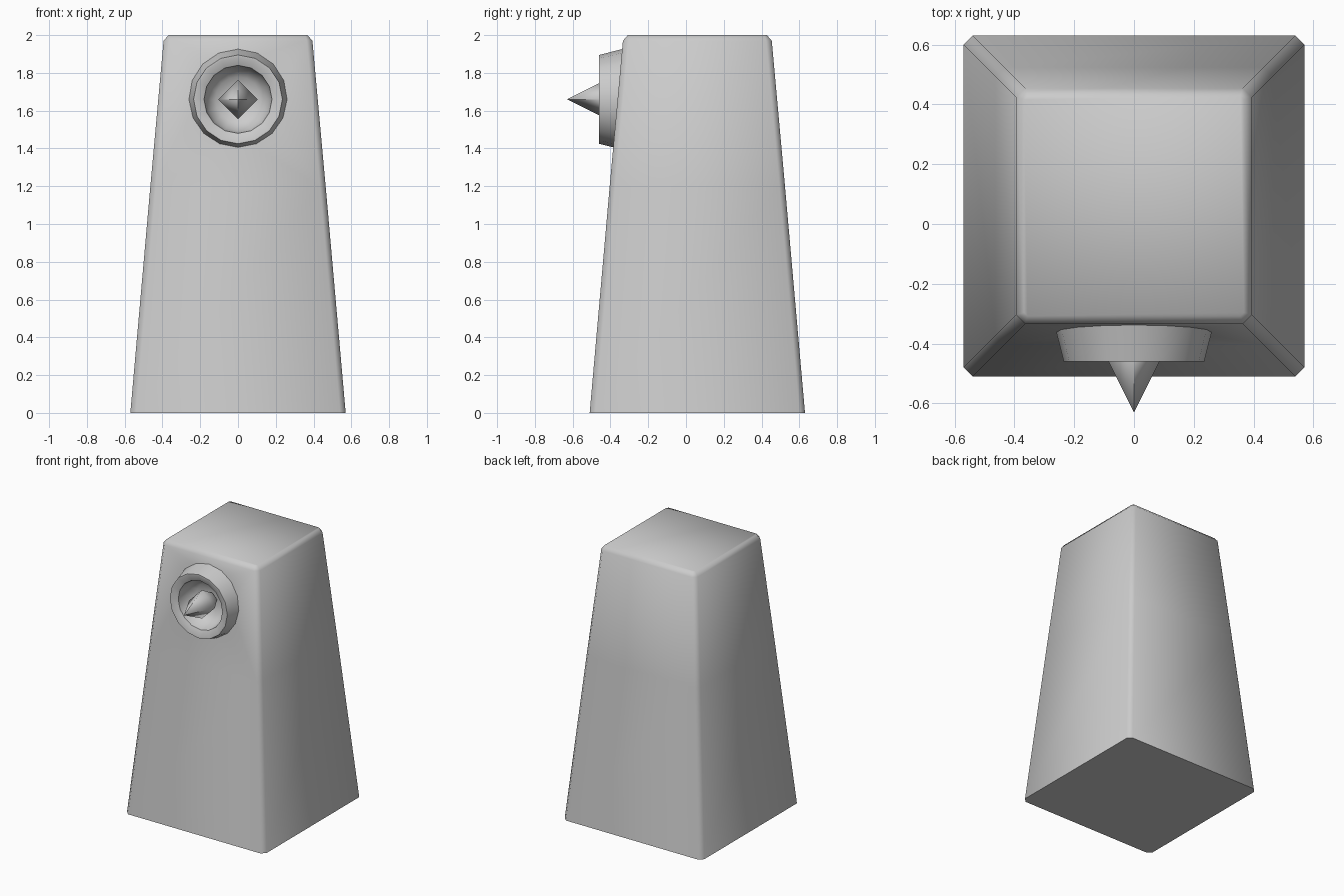
import bpy, bmesh
from math import sin, cos, tau, radians

if "Cube" in bpy.data.objects:
    bpy.data.objects.remove(bpy.data.objects["Cube"])

EYE_Z = 1.66


def loft(name, rings, smooth=None):
    """Skin equal-length loops of points and close both ends."""
    bm = bmesh.new()
    loops = [[bm.verts.new(p) for p in ring] for ring in rings]
    n = len(loops[0])
    for a, b in zip(loops, loops[1:]):
        for i in range(n):
            j = (i + 1) % n
            bm.faces.new((a[i], a[j], b[j], b[i]))
    bm.faces.new(loops[0])
    bm.faces.new(loops[-1])
    bmesh.ops.remove_doubles(bm, verts=bm.verts, dist=1e-5)
    bmesh.ops.recalc_face_normals(bm, faces=bm.faces)
    mesh = bpy.data.meshes.new(name)
    bm.to_mesh(mesh)
    bm.free()
    obj = bpy.data.objects.new(name, mesh)
    bpy.context.collection.objects.link(obj)
    if smooth:
        shade(obj, smooth)
    return obj


def shade(obj, angle):
    bpy.ops.object.select_all(action='DESELECT')
    bpy.context.view_layer.objects.active = obj
    obj.select_set(True)
    bpy.ops.object.shade_smooth_by_angle(angle=radians(angle))


def chamfered(z, h, c):
    """Square section with clipped corners, centred on y = 0.06."""
    k = h - c
    pts = [(h, -k), (h, k), (k, h), (-k, h), (-h, k), (-h, -k), (-k, -h), (k, -h)]
    return [(x, y + 0.06, z) for x, y in pts]


def circle(r, y, n=16):
    return [(r * cos(tau * i / n), y, EYE_Z + r * sin(tau * i / n)) for i in range(n)]


# Tapered body with clipped corners and bevelled top
body = loft("body", [chamfered(0, 0.57, 0.03), chamfered(1.2, 0.464, 0.03),
                     chamfered(1.97, 0.394, 0.03), chamfered(2.0, 0.368, 0.012)])

# Hidden cutter that sinks the socket into the front
cutter = loft("socket_cutter", [circle(0.2, -0.6), circle(0.2, -0.28)])
cutter.hide_render = True
cutter.hide_viewport = False
cutter.display_type = 'WIRE'
cut = body.modifiers.new("socket", 'BOOLEAN')
cut.operation = 'DIFFERENCE'
cut.solver = 'EXACT'
cut.object = cutter
bpy.context.view_layer.objects.active = body
bpy.ops.object.modifier_apply(modifier=cut.name)
bpy.data.objects.remove(cutter)
shade(body, 60)

# Flared round rim with a concave socket
rim_profile = [(0.2, -0.29), (0.268, -0.33), (0.235, -0.46), (0.225, -0.46),
               (0.18, -0.44), (0.165, -0.36), (0.12, -0.315), (0.05, -0.30)]
loft("eye_rim", [circle(r, y) for r, y in rim_profile], 40)

# Four-sided spike, pointed at both ends
loft("eye_spike", [circle(r, y, 4) for r, y in
                   [(0.0001, -0.63), (0.105, -0.42), (0.0001, -0.23)]], 95)
